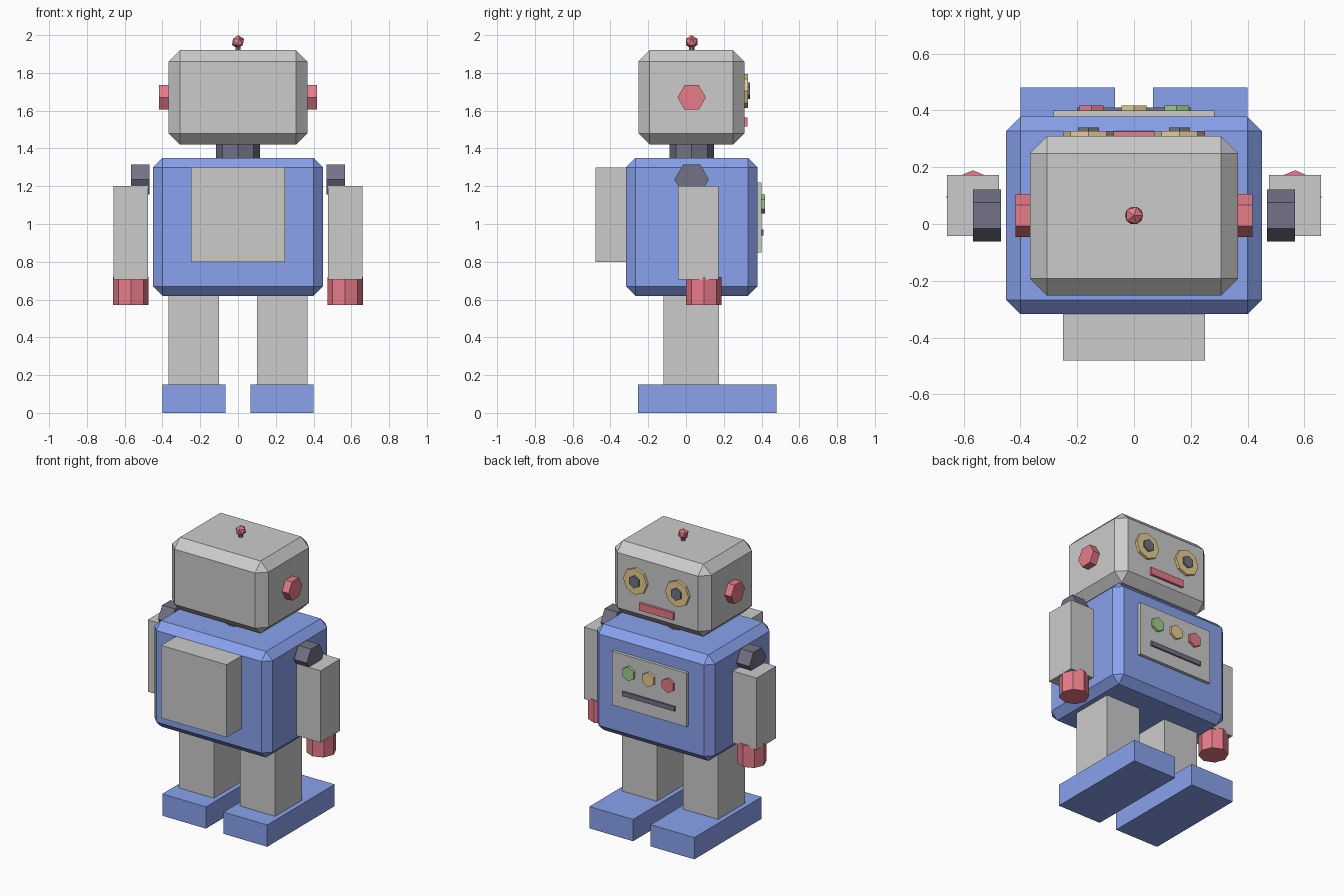
import bpy
from math import pi

if "Cube" in bpy.data.objects:
    bpy.data.objects.remove(bpy.data.objects["Cube"])

CY = 0.03  # depth centre shared by body, head and limbs


def material(name, rgb):
    m = bpy.data.materials.new(name)
    m.diffuse_color = (*rgb, 1)
    m.use_nodes = True
    m.node_tree.nodes["Principled BSDF"].inputs["Base Color"].default_value = m.diffuse_color
    return m


BLUE = material("blue", (0.25, 0.36, 0.85))
RED = material("red", (0.80, 0.20, 0.25))
DARK = material("dark", (0.17, 0.17, 0.24))
YELLOW = material("yellow", (0.80, 0.62, 0.28))
GREEN = material("green", (0.35, 0.62, 0.25))


def finish(name, mat):
    ob = bpy.context.object
    ob.name = name
    if mat:
        ob.data.materials.append(mat)
    return ob


def box(name, x, y, z, mat=None, bevel=0):
    """Box from (min, max) pairs, optionally chamfered."""
    spans = (x, y, z)
    bpy.ops.mesh.primitive_cube_add(size=1, location=[(a + b) / 2 for a, b in spans])
    ob = finish(name, mat)
    ob.scale = [b - a for a, b in spans]
    bpy.ops.object.transform_apply(location=False, rotation=False, scale=True)
    if bevel:
        mod = ob.modifiers.new("chamfer", 'BEVEL')
        mod.width = bevel
        mod.segments = 1
    return ob


def prism(name, sides, radius, centre, depth, axis='z', mat=None):
    """Regular prism along an axis."""
    rot = {'x': (0, pi / 2, 0), 'y': (-pi / 2, 0, 0), 'z': (0, 0, 0)}[axis]
    bpy.ops.mesh.primitive_cylinder_add(vertices=sides, radius=radius, depth=depth,
                                        location=centre, rotation=rot)
    return finish(name, mat)


# Body, back pack, neck and head
box("body", (-0.45, 0.45), (-0.317, 0.378), (0.62, 1.35), BLUE, 0.05)
box("back_pack", (-0.25, 0.25), (-0.48, -0.30), (0.80, 1.30))
prism("neck", 8, 0.117, (0, CY, 1.385), 0.13, 'z', DARK)
box("head", (-0.367, 0.367), (-0.252, 0.309), (1.42, 1.92), None, 0.06)

# Antenna
prism("antenna_stalk", 6, 0.015, (0, CY, 1.93), 0.06, 'z', DARK)
bpy.ops.mesh.primitive_ico_sphere_add(subdivisions=1, radius=0.036, location=(0, CY, 1.964))
finish("antenna_ball", RED)

# Chest panel with buttons and slot
box("chest_panel", (-0.284, 0.284), (0.36, 0.40), (0.85, 1.22))
for name, x, mat in (("red", -0.15, RED), ("yellow", 0, YELLOW), ("green", 0.15, GREEN)):
    prism(name + "_button", 6, 0.05, (x, 0.40, 1.105), 0.034, 'y', mat)
box("chest_slot", (-0.2, 0.2), (0.39, 0.411), (0.938, 0.97), DARK)

# Mouth
box("mouth", (-0.13, 0.13), (0.29, 0.326), (1.515, 1.565), RED)

# Mirrored parts
for side, s in (("left", -1), ("right", 1)):
    def mx(a, b):
        return tuple(sorted((s * a, s * b)))

    prism(side + "_eye", 8, 0.09, (s * 0.16, 0.31, 1.705), 0.036, 'y', YELLOW)
    prism(side + "_pupil", 6, 0.043, (s * 0.16, 0.32, 1.705), 0.038, 'y', DARK)
    prism(side + "_ear", 6, 0.075, (s * 0.382, CY, 1.67), 0.07, 'x', RED)
    prism(side + "_shoulder", 6, 0.091, (s * 0.518, CY, 1.236), 0.098, 'x', DARK)
    box(side + "_arm", mx(0.476, 0.658), (-0.042, 0.172), (0.705, 1.20))
    prism(side + "_hand", 8, 0.094, (s * 0.567, 0.095, 0.645), 0.15, 'z', RED)
    box(side + "_leg", mx(0.10, 0.367), (-0.12, 0.175), (0.14, 0.64))
    box(side + "_foot", mx(0.067, 0.40), (-0.253, 0.48), (0, 0.15), BLUE)
